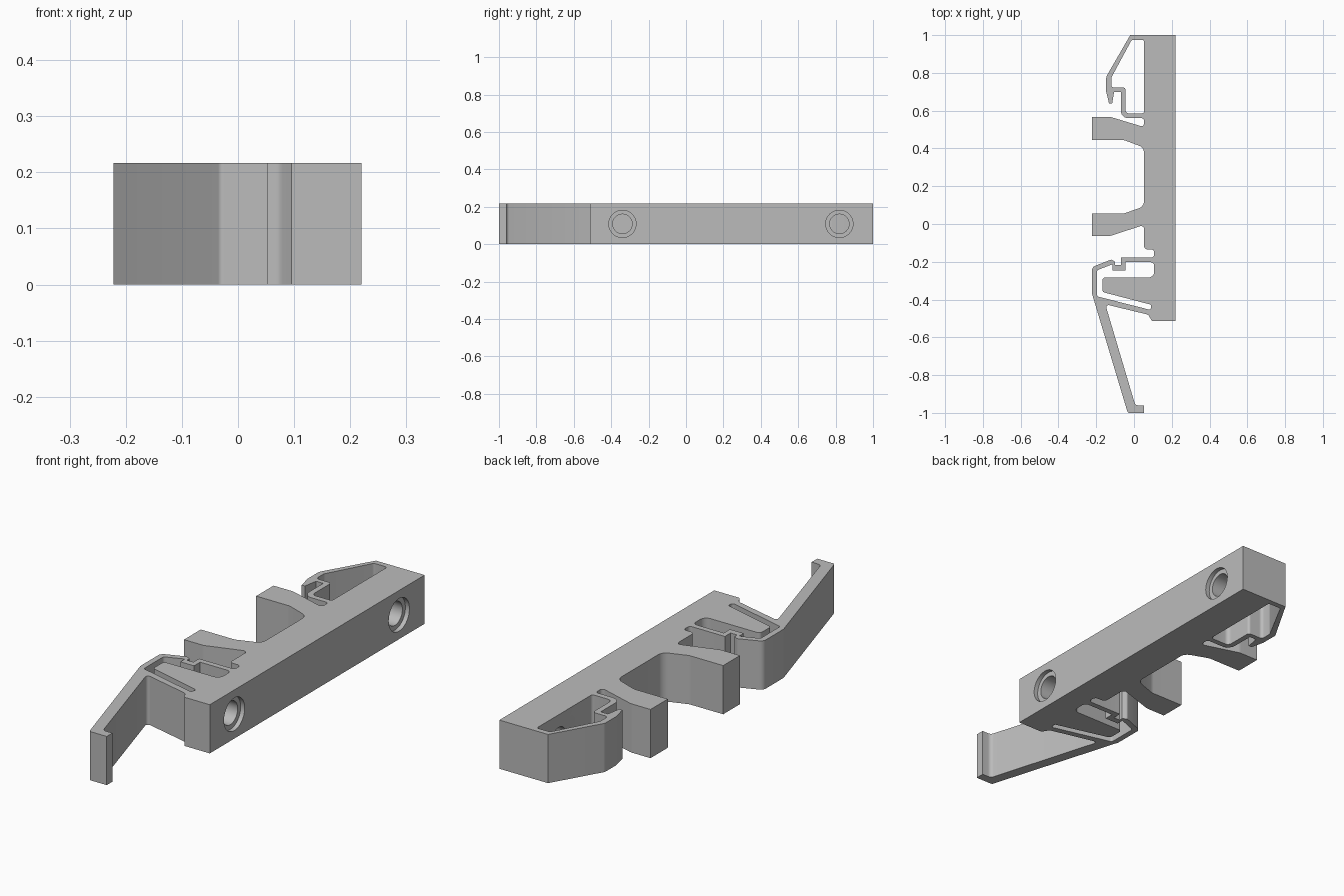
import bpy, bmesh, math
from mathutils import Vector

if "Cube" in bpy.data.objects:
    bpy.data.objects.remove(bpy.data.objects["Cube"])

HEIGHT = 0.217

grey = bpy.data.materials.new("plastic grey")
grey.diffuse_color = (0.5, 0.5, 0.5, 1)
grey.use_nodes = True
grey.node_tree.nodes["Principled BSDF"].inputs["Base Color"].default_value = grey.diffuse_color


def rounded(points, steps=6):
    """Closed 2D loop; each point is (x, y) or (x, y, fillet radius)."""
    loop = []
    n = len(points)
    for i, p in enumerate(points):
        c = Vector(p[:2])
        if len(p) == 2:
            loop.append(c)
            continue
        a = Vector(points[i - 1][:2]) - c
        b = Vector(points[(i + 1) % n][:2]) - c
        half = a.angle(b) / 2
        d = min(p[2] / math.tan(half), a.length * 0.48, b.length * 0.48)
        s, e = c + a.normalized() * d, c + b.normalized() * d
        r = d * math.tan(half)
        mid = c + (a.normalized() + b.normalized()).normalized() * (r / math.sin(half))
        u, v = s - mid, e - mid
        sweep = u.angle_signed(v)
        for k in range(steps + 1):
            t = -sweep * k / steps
            loop.append(mid + Vector((u.x * math.cos(t) - u.y * math.sin(t),
                                      u.x * math.sin(t) + u.y * math.cos(t))))
    return loop


def extrude_loops(name, loops, height):
    bm = bmesh.new()
    edges = []
    for loop in loops:
        vs = [bm.verts.new((p.x, p.y, 0)) for p in loop]
        edges += [bm.edges.new((vs[i - 1], vs[i])) for i in range(len(vs))]
    bmesh.ops.triangle_fill(bm, use_beauty=True, edges=edges)
    res = bmesh.ops.extrude_face_region(bm, geom=bm.faces[:], use_keep_orig=True)
    top = [g for g in res["geom"] if isinstance(g, bmesh.types.BMVert)]
    bmesh.ops.translate(bm, verts=top, vec=(0, 0, height))
    bmesh.ops.recalc_face_normals(bm, faces=bm.faces[:])
    me = bpy.data.meshes.new(name)
    bm.to_mesh(me)
    bm.free()
    ob = bpy.data.objects.new(name, me)
    bpy.context.collection.objects.link(ob)
    me.materials.append(grey)
    return ob


# Upper fixed hook, from the back right corner round to its root
hook = [(0.22, 1.0), (-0.02, 1.0), (-0.147, 0.78, 0.03), (-0.147, 0.70),
        (-0.132, 0.637), (-0.116, 0.637), (-0.105, 0.70), (-0.07, 0.70),
        (-0.07, 0.56, 0.04), (0.053, 0.56, 0.012), (0.053, 0.513, 0.014)]
# Two stubby legs with the wide recess between them
legs = [(-0.125, 0.567, 0.05), (-0.222, 0.567), (-0.222, 0.445), (-0.055, 0.445, 0.06),
        (0.053, 0.405, 0.04), (0.053, 0.093, 0.04), (-0.055, 0.055, 0.06),
        (-0.222, 0.055), (-0.222, -0.063), (-0.125, -0.063, 0.05),
        (0.053, -0.005, 0.015)]
# Spring latch and its long release lever
latch = [(0.053, -0.135, 0.02), (0.107, -0.135, 0.015), (0.107, -0.177, 0.015),
         (-0.068, -0.177), (-0.068, -0.217), (-0.1, -0.217), (-0.1, -0.2),
         (-0.12, -0.188, 0.01), (-0.222, -0.228, 0.025), (-0.222, -0.37, 0.04),
         (-0.033, -1.0, 0.01), (0.053, -1.0), (0.053, -0.96), (0.007, -0.96, 0.02),
         (-0.152, -0.425, 0.012), (0.075, -0.48, 0.02), (0.095, -0.513), (0.22, -0.513)]
# Openings inside the hook and behind the latch
hook_window = [(-0.012, 0.975, 0.012), (0.053, 0.975, 0.01), (0.053, 0.585, 0.012),
               (-0.045, 0.585, 0.02), (-0.045, 0.722, 0.012), (-0.12, 0.722, 0.015),
               (-0.12, 0.775, 0.03)]
latch_window = [(-0.045, -0.202), (0.107, -0.202, 0.02), (0.107, -0.283, 0.03),
                (-0.167, -0.283, 0.015), (-0.167, -0.36, 0.015), (0.093, -0.428, 0.01),
                (0.087, -0.455, 0.01), (-0.196, -0.383, 0.012), (-0.196, -0.245, 0.012),
                (-0.113, -0.213), (-0.113, -0.245), (-0.045, -0.245)]

clip = extrude_loops("rail_clip", [rounded(hook + legs + latch),
                                   rounded(hook_window), rounded(latch_window)], HEIGHT)


# Counterbored screw holes in the flat mounting face
def cut_hole(name, y, radius, x0, x1):
    bpy.ops.mesh.primitive_cylinder_add(vertices=48, radius=radius, depth=x1 - x0,
                                        location=((x0 + x1) / 2, y, HEIGHT / 2),
                                        rotation=(0, math.pi / 2, 0))
    cutter = bpy.context.object
    cutter.name = name
    cutter.data.materials.append(grey)
    mod = clip.modifiers.new(name, 'BOOLEAN')
    mod.object, mod.operation, mod.solver = cutter, 'DIFFERENCE', 'EXACT'
    bpy.context.view_layer.objects.active = clip
    bpy.ops.object.modifier_apply(modifier=mod.name)
    bpy.data.objects.remove(cutter)


for y in (-0.34, 0.82):
    cut_hole("counterbore", y, 0.073, 0.2, 0.25)
    cut_hole("screw_hole", y, 0.052, 0.045, 0.24)

bpy.ops.object.select_all(action='DESELECT')
clip.select_set(True)
bpy.context.view_layer.objects.active = clip
bpy.ops.object.shade_smooth_by_angle(angle=math.radians(30))
